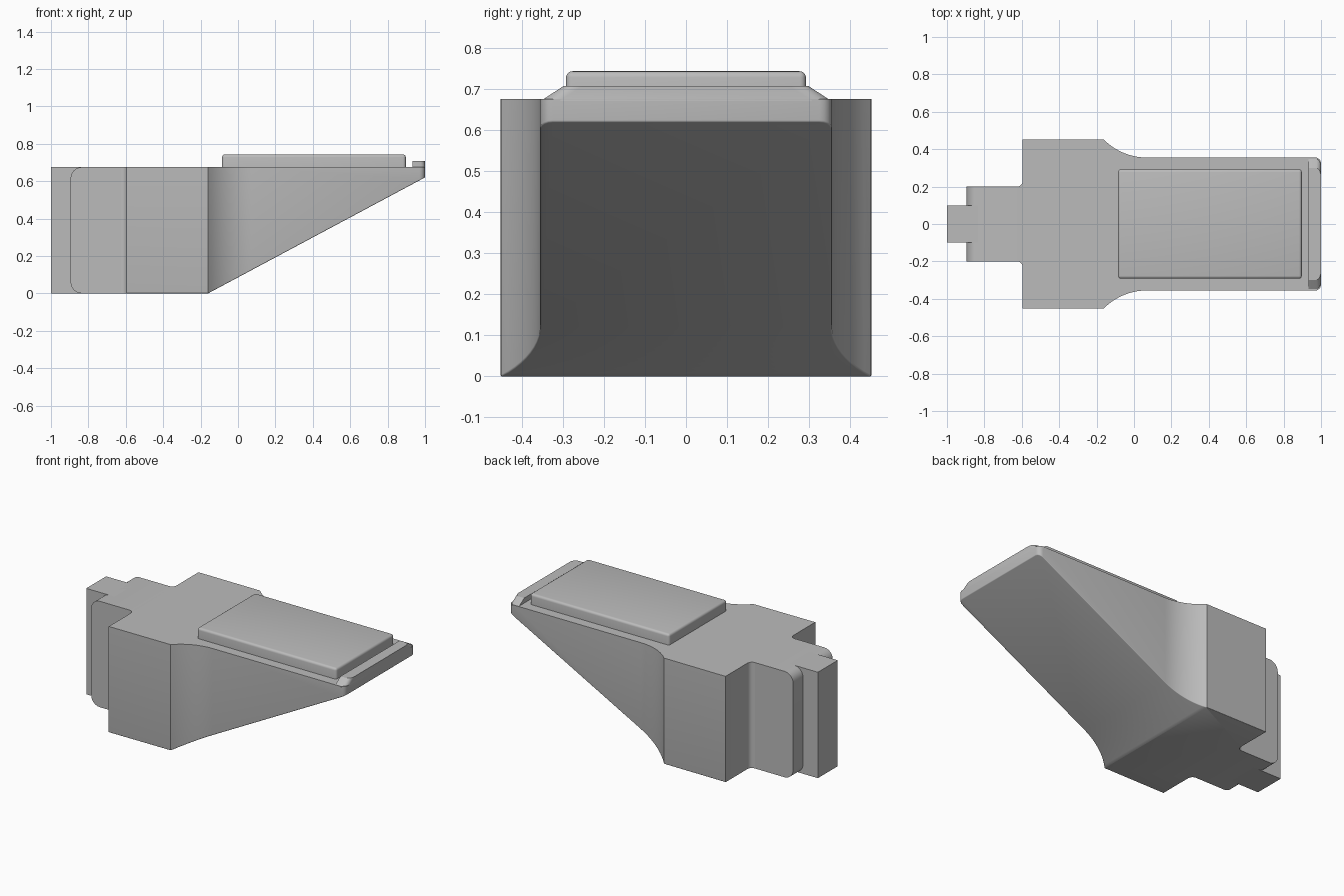
import bpy, bmesh
from math import sin, cos, radians
from mathutils import Vector

if "Cube" in bpy.data.objects:
    bpy.data.objects.remove(bpy.data.objects["Cube"])

grey = bpy.data.materials.new("plain_grey")
grey.use_nodes = True
colour = (0.5, 0.5, 0.5, 1)
grey.diffuse_color = colour
grey.node_tree.nodes["Principled BSDF"].inputs["Base Color"].default_value = colour

TOP = 0.675


def finish(name, bm):
    bmesh.ops.recalc_face_normals(bm, faces=bm.faces)
    mesh = bpy.data.meshes.new(name)
    bm.to_mesh(mesh)
    bm.free()
    mesh.materials.append(grey)
    ob = bpy.data.objects.new(name, mesh)
    bpy.context.collection.objects.link(ob)
    bpy.ops.object.select_all(action="DESELECT")
    ob.select_set(True)
    bpy.context.view_layer.objects.active = ob
    bpy.ops.object.shade_smooth_by_angle(angle=radians(32))
    return ob


def box(x0, x1, half_y, z0, z1):
    bm = bmesh.new()
    bmesh.ops.create_cube(bm, size=1)
    for v in bm.verts:
        v.co = ((x0 + x1) / 2 + v.co.x * (x1 - x0), v.co.y * 2 * half_y,
                (z0 + z1) / 2 + v.co.z * (z1 - z0))
    return bm


def round_edges(bm, rule, size, segments=4):
    edges = [e for e in bm.edges if rule(e)]
    bmesh.ops.bevel(bm, geom=edges, offset=size, offset_type="OFFSET",
                    segments=segments, profile=0.5, affect="EDGES", clamp_overlap=True)


def middle(e):
    return (e.verts[0].co + e.verts[1].co) / 2


def along(e, axis):
    d = e.verts[1].co - e.verts[0].co
    return abs(d[axis]) > 0.9 * d.length


def arc(cx, cy, r, a0, a1, n):
    return [(cx + r * cos(radians(a0 + (a1 - a0) * i / n)),
             cy + r * sin(radians(a0 + (a1 - a0) * i / n))) for i in range(n + 1)]


# Body: mirrored plan outline, extruded, then sliced by the sloping underside
half = arc(-0.625, 0.23, 0.03, -90, 0, 4) + [(-0.595, 0.452)]
half += arc(0.07, 0.681, 0.326, 225, 270, 10)
half += arc(0.97, 0.325, 0.03, 90, 0, 4)
outline = half + [(x, -y) for x, y in reversed(half)]
bm = bmesh.new()
base = bm.faces.new([bm.verts.new((x, y, 0)) for x, y in outline])
up = bmesh.ops.extrude_face_region(bm, geom=[base])
bmesh.ops.translate(bm, vec=(0, 0, TOP),
                    verts=[v for v in up["geom"] if isinstance(v, bmesh.types.BMVert)])
slope = Vector((0.62, 0, -1.16)).normalized()
cut = bmesh.ops.bisect_plane(bm, geom=bm.verts[:] + bm.edges[:] + bm.faces[:], dist=0.0001,
                             plane_co=(-0.16, 0, 0), plane_no=slope, clear_outer=True)
bmesh.ops.holes_fill(bm, edges=[e for e in bm.edges if e.is_boundary], sides=0)
bmesh.ops.recalc_face_normals(bm, faces=bm.faces)


def underside_rim(e):
    faces = e.link_faces
    on_slope = any(f.normal.dot(slope) > 0.99 for f in faces)
    on_base = any(f.normal.z < -0.99 for f in faces)
    wide_base = on_base and abs(middle(e).y) > 0.45
    return (on_slope and not on_base) or wide_base


round_edges(bm, underside_rim, 0.024)
finish("body", bm)

# Neck with rounded upper and lower end corners
bm = box(-0.895, -0.58, 0.2, 0, TOP)
round_edges(bm, lambda e: along(e, 1) and middle(e).x < -0.8, 0.06, 6)
finish("neck", bm)

# Square tongue at the narrow end
finish("tongue", box(-1, -0.8, 0.1, 0, TOP))

# Raised lip with tapered ends
bm = box(0.932, 1, 0.355, TOP - 0.005, 0.707)
for v in bm.verts:
    if v.co.z > TOP:
        v.co.y *= 0.84
round_edges(bm, lambda e: middle(e).x > 0.99 and abs(middle(e).y) > 0.2, 0.025)
finish("end_lip", bm)

# Soft-edged pad on top
bm = box(-0.085, 0.897, 0.292, TOP - 0.01, 0.743)
round_edges(bm, lambda e: along(e, 2) or middle(e).z > 0.74, 0.015)
finish("top_pad", bm)
